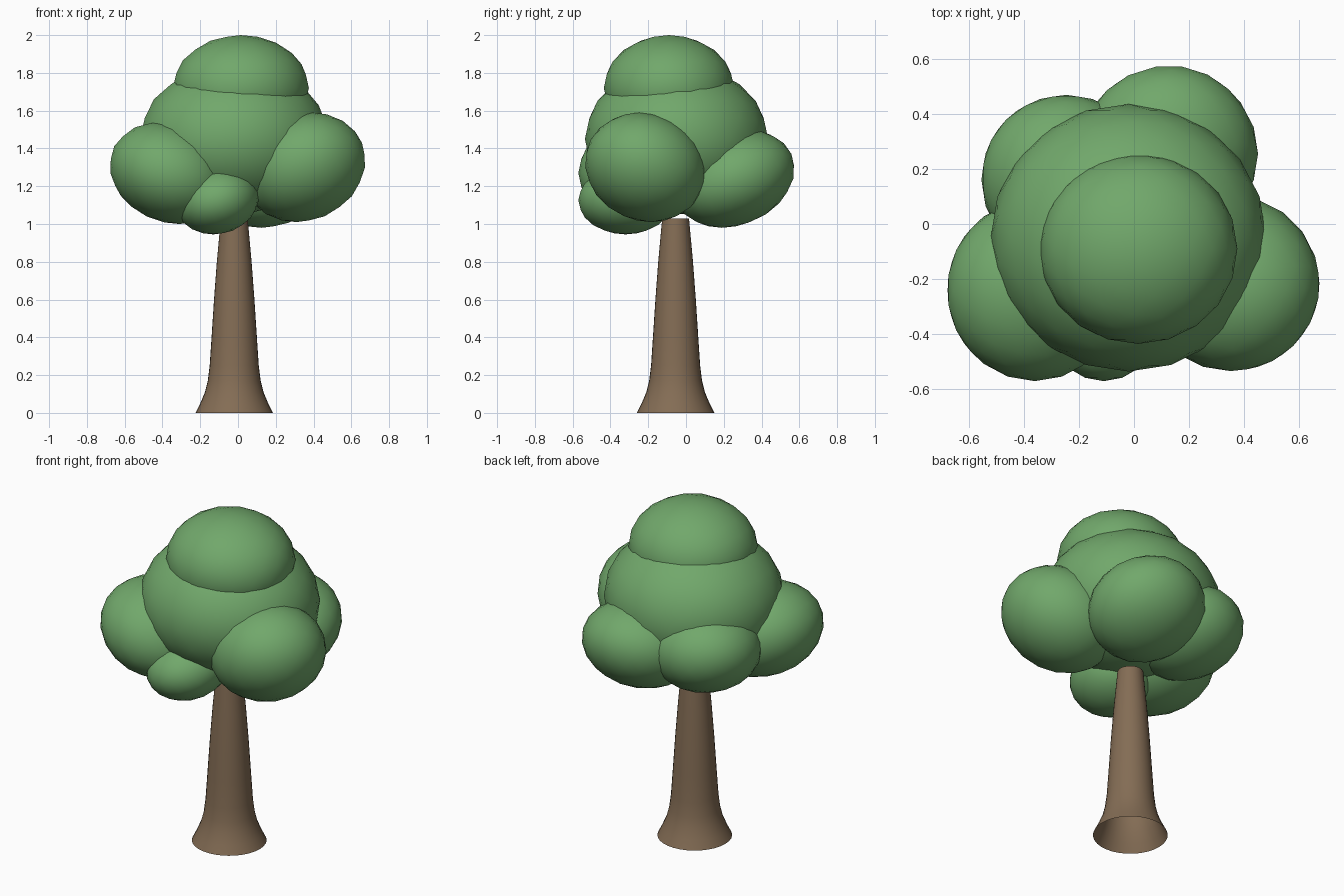
import bpy
import bmesh
import math
from mathutils import Vector

cube = bpy.data.objects.get("Cube")
if cube:
    bpy.data.objects.remove(cube, do_unlink=True)


def make_material(name, color):
    mat = bpy.data.materials.new(name)
    mat.use_nodes = True
    mat.diffuse_color = color
    mat.node_tree.nodes["Principled BSDF"].inputs["Base Color"].default_value = color
    return mat


def add_object(name, bm, mat):
    for face in bm.faces:
        face.smooth = True
    mesh = bpy.data.meshes.new(name)
    bm.to_mesh(mesh)
    bm.free()
    mesh.materials.append(mat)
    obj = bpy.data.objects.new(name, mesh)
    bpy.context.collection.objects.link(obj)
    return obj


def add_trunk(name, center, profile, sides, mat):
    """Open tube through (radius, height) rings, flared at the root."""
    bm = bmesh.new()
    rings = []
    for radius, height in profile:
        angles = [math.tau * i / sides for i in range(sides)]
        rings.append([bm.verts.new((center[0] + radius * math.cos(a),
                                    center[1] + radius * math.sin(a), height))
                      for a in angles])
    for low, high in zip(rings, rings[1:]):
        for i in range(sides):
            j = (i + 1) % sides
            bm.faces.new((low[i], low[j], high[j], high[i]))
    return add_object(name, bm, mat)


def add_clump(name, center, extent, lean, mat):
    """Leaning ellipsoid: extent is the half size, lean shifts its top."""
    bm = bmesh.new()
    bmesh.ops.create_icosphere(bm, subdivisions=3, radius=1)
    wide = math.sqrt(extent[0] ** 2 - lean[0] ** 2)
    deep = math.sqrt(extent[1] ** 2 - lean[1] ** 2)
    for v in bm.verts:
        x, y, z = v.co
        v.co = Vector((wide * x + lean[0] * z, deep * y + lean[1] * z, extent[2] * z))
    obj = add_object(name, bm, mat)
    obj.location = center
    return obj


bark = make_material("bark_brown", (0.23, 0.152, 0.09, 1))
leaf = make_material("leaf_green", (0.165, 0.39, 0.147, 1))

# Trunk with flared base
add_trunk("trunk", (-0.02, -0.055),
          [(0.205, 0), (0.18, 0.05), (0.155, 0.11), (0.14, 0.17), (0.13, 0.25),
           (0.12, 0.4), (0.107, 0.6), (0.092, 0.8), (0.071, 1.03)], 32, bark)

# Foliage clumps: name, centre, half size, lean of the top
clumps = [
    ("crown_middle", (-0.02, -0.05, 1.45), (0.5, 0.485, 0.4), (0, 0)),
    ("crown_top", (0.015, -0.09, 1.72), (0.36, 0.345, 0.28), (0, 0)),
    ("clump_left", (0.35, -0.215, 1.3), (0.325, 0.32, 0.29), (0.04, -0.03)),
    ("clump_right", (-0.36, -0.24, 1.27), (0.32, 0.33, 0.27), (-0.05, 0)),
    ("clump_back_left", (0.125, 0.255, 1.24), (0.325, 0.32, 0.26), (0, 0.065)),
    ("clump_back_right", (-0.245, 0.16, 1.27), (0.31, 0.31, 0.25), (-0.03, 0.03)),
    ("clump_front_small", (-0.11, -0.32, 1.125), (0.22, 0.25, 0.18), (0.02, 0)),
]
for name, center, extent, lean in clumps:
    add_clump(name, center, extent, lean, leaf)
